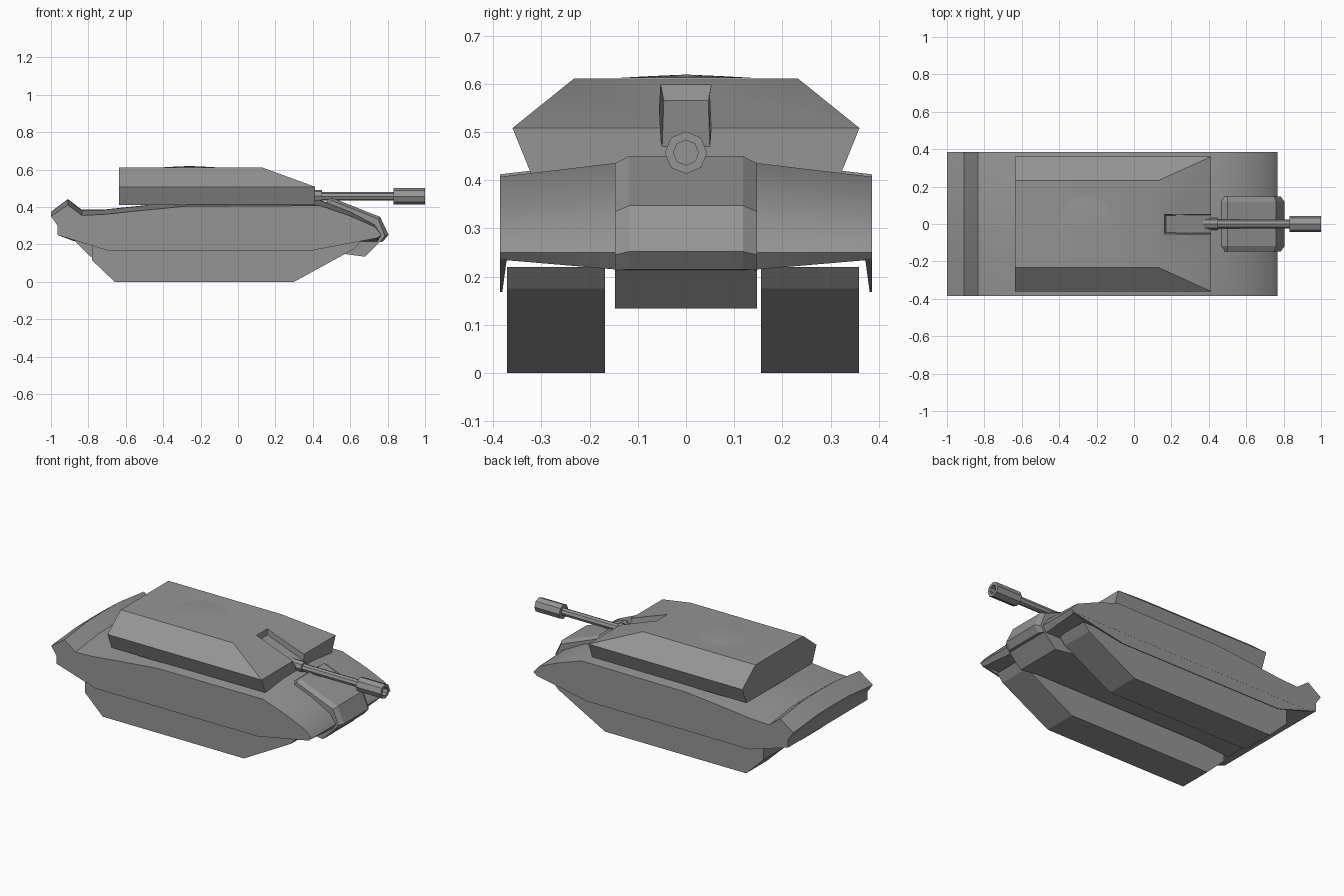
import bpy, bmesh, math
from mathutils import Vector

if "Cube" in bpy.data.objects:
    bpy.data.objects.remove(bpy.data.objects["Cube"])

grey = bpy.data.materials.new("armour grey")
grey.diffuse_color = (0.30, 0.30, 0.30, 1)
grey.use_nodes = True
grey.node_tree.nodes["Principled BSDF"].inputs["Base Color"].default_value = grey.diffuse_color


def make(name, bm, angle=30):
    """Turn a bmesh into a finished object."""
    bmesh.ops.remove_doubles(bm, verts=bm.verts, dist=1e-5)
    bmesh.ops.recalc_face_normals(bm, faces=bm.faces)
    me = bpy.data.meshes.new(name)
    bm.to_mesh(me)
    bm.free()
    me.materials.append(grey)
    ob = bpy.data.objects.new(name, me)
    bpy.context.collection.objects.link(ob)
    if angle:
        smooth(ob, angle)
    return ob


def smooth(ob, angle=30):
    bpy.ops.object.select_all(action='DESELECT')
    ob.select_set(True)
    bpy.context.view_layer.objects.active = ob
    bpy.ops.object.shade_smooth_by_angle(angle=math.radians(angle))


def loft(name, rows, angle=30):
    """Skin closed cross-sections of equal length and cap both ends."""
    bm = bmesh.new()
    vs = [[bm.verts.new(p) for p in row] for row in rows]
    n = len(rows[0])
    for a, b in zip(vs, vs[1:]):
        for i in range(n):
            j = (i + 1) % n
            bm.faces.new((a[i], a[j], b[j], b[i]))
    bm.faces.new(vs[0])
    bm.faces.new(vs[-1])
    return make(name, bm, angle)


def side_loft(name, stations, angle=30):
    """Stations are (y, side profile in x and z)."""
    return loft(name, [[(x, y, z) for x, z in prof] for y, prof in stations], angle)


def lathe(name, profile, z, sides=8):
    """Spin (x, radius) rings around the gun axis; zero radius closes an end."""
    bm = bmesh.new()
    rings = [[bm.verts.new((x, r * math.sin(math.tau * k / sides),
                            z + r * math.cos(math.tau * k / sides)))
              for k in range(sides)] for x, r in profile]
    for a, b in zip(rings, rings[1:]):
        for i in range(sides):
            j = (i + 1) % sides
            bm.faces.new((a[i], a[j], b[j], b[i]))
    bm.faces.new(rings[0])
    bm.faces.new(rings[-1])
    return make(name, bm)


# Hull: side profile as (x, z at the outer edge, rise toward the middle)
hull = [(-0.965, 0.25, 0), (-0.965, 0.30, 0.01), (-1.0, 0.35, 0.022),
        (-0.91, 0.412, 0.028), (-0.835, 0.355, 0.028), (-0.72, 0.36, 0.024),
        (-0.5, 0.383, 0.024), (-0.27, 0.405, 0.028), (0.44, 0.407, 0.028),
        (0.6, 0.352, 0.022), (0.73, 0.295, 0.01), (0.768, 0.25, 0),
        (0.745, 0.235, -0.02), (-0.88, 0.235, -0.015)]
side_loft("hull", [(y, [(x, z + c * k) for x, z, c in hull])
                   for y, k in [(-0.386, 0), (-0.15, 1), (0, 1.08), (0.15, 1), (0.386, 0)]])

# Raised nose block with bevelled sides
outer = [(0.47, 0.40), (0.50, 0.435), (0.75, 0.335), (0.785, 0.245), (0.76, 0.213), (0.55, 0.2)]
inner = [(0.46, 0.42), (0.50, 0.45), (0.76, 0.347), (0.805, 0.252), (0.775, 0.215), (0.55, 0.2)]
side_loft("nose_block", [(-0.147, outer), (-0.118, inner), (0.118, inner), (0.147, outer)], 15)

# Belly between the tracks
belly = [(-0.88, 0.225), (-0.79, 0.135), (-0.6, 0.15), (0.56, 0.15),
         (0.68, 0.134), (0.765, 0.22), (0.74, 0.24), (-0.85, 0.24)]
side_loft("belly", [(-0.147, belly), (0.147, belly)], 1)

# Track units
track = [(-0.78, 0.22), (-0.78, 0.115), (-0.66, 0), (0.30, 0), (0.62, 0.175), (0.66, 0.22)]
for name, y in (("right_track", -0.2695), ("left_track", 0.2575)):
    side_loft(name, [(y - 0.1015, track), (y + 0.1015, track)], 1)

# Side skirts tapering to a thin lower edge
skirt_out = [(-0.965, 0.25), (-0.70, 0.168), (0.40, 0.168), (0.75, 0.235), (0.73, 0.27), (-0.965, 0.27)]
for name, s in (("right_skirt", -1), ("left_skirt", 1)):
    rows = [[(x, s * 0.3855, z) for x, z in skirt_out],
            [(x, s * (0.381 if z < 0.2 else 0.372), z) for x, z in skirt_out]]
    loft(name, rows, 10)


# Turret with a sloped front
def turret_row(x, top_y, top_z):
    return [(x, -0.32, 0.41), (x, -0.36, 0.508), (x, -top_y, top_z),
            (x, top_y, top_z), (x, 0.36, 0.508), (x, 0.32, 0.41)]


turret = loft("turret", [turret_row(-0.635, 0.232, 0.611), turret_row(0.13, 0.232, 0.611),
                         turret_row(0.412, 0.36, 0.508)], 0)

# Gun slot cut into the turret front
cutter = loft("slot_cutter", [
    [(0.17, -0.046, 0.565), (0.17, 0.046, 0.565), (0.155, 0.06, 0.64), (0.155, -0.06, 0.64)],
    [(0.45, -0.05, 0.455), (0.45, 0.05, 0.455), (0.45, 0.062, 0.64), (0.45, -0.062, 0.64)]], 0)
mod = turret.modifiers.new("slot", 'BOOLEAN')
mod.operation, mod.solver, mod.object = 'DIFFERENCE', 'EXACT', cutter
bpy.context.view_layer.objects.active = turret
turret.select_set(True)
bpy.ops.object.modifier_apply(modifier=mod.name)
bpy.data.objects.remove(cutter)
smooth(turret)

# Shallow roof hatch
bm = bmesh.new()
rings = [[bm.verts.new((-0.26 + r * math.cos(math.tau * k / 20),
                        r * math.sin(math.tau * k / 20), z)) for k in range(20)]
         for r, z in ((0.15, 0.6115), (0.07, 0.616))]
tip = bm.verts.new((-0.26, 0, 0.619))
for i in range(20):
    j = (i + 1) % 20
    bm.faces.new((rings[0][i], rings[0][j], rings[1][j], rings[1][i]))
    bm.faces.new((rings[1][i], rings[1][j], tip))
bm.faces.new(rings[0])
make("roof_hatch", bm)

# Gun: collar, barrel and hollow muzzle
lathe("gun_collar", [(0.37, 0.032), (0.45, 0.032)], 0.46)
lathe("gun_barrel", [(0.38, 0.023), (0.85, 0.023)], 0.457)
lathe("muzzle", [(0.832, 0.044), (1.0, 0.044), (1.0, 0.026), (0.93, 0.026)], 0.457)
